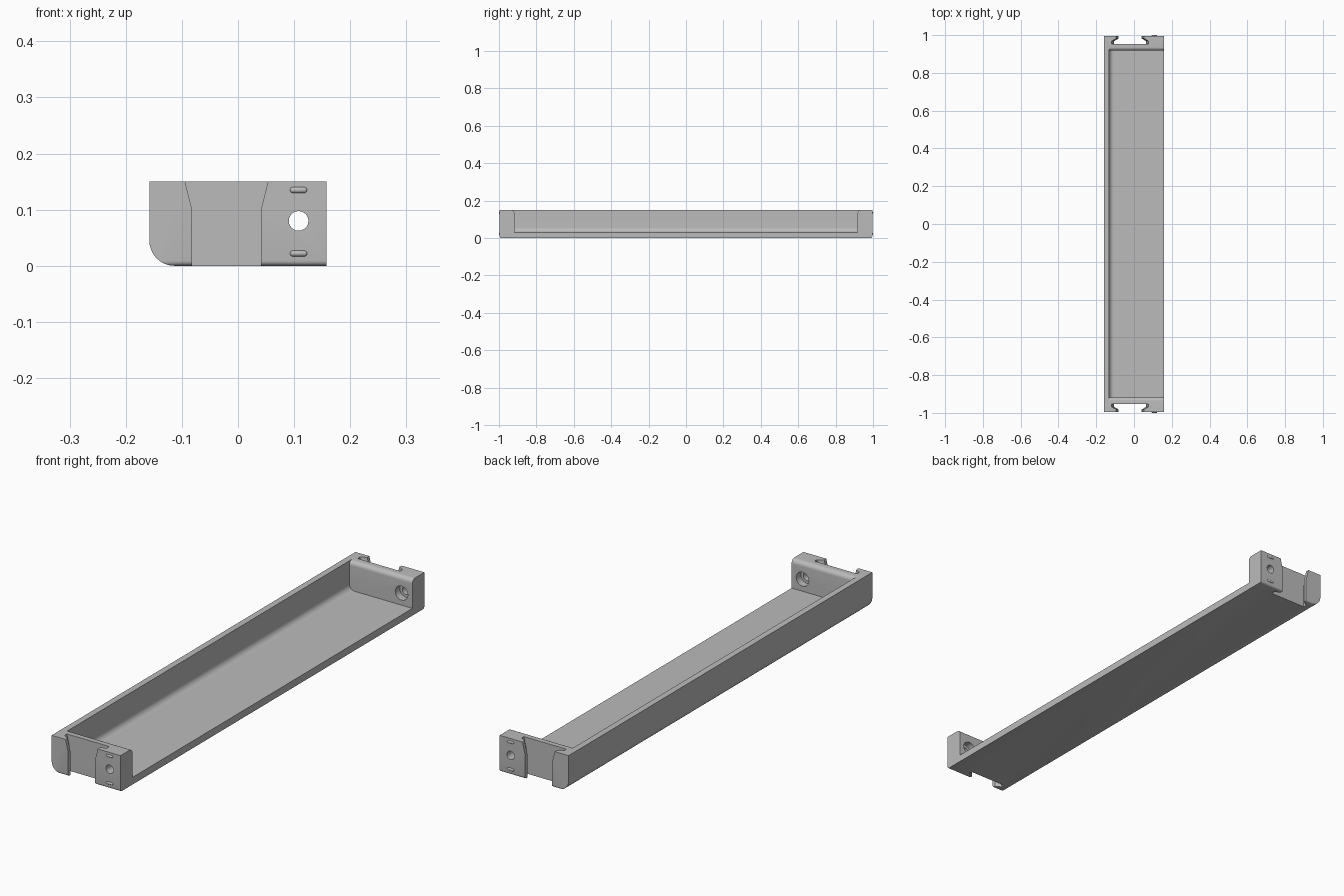
import bpy, bmesh, math
from mathutils import Vector, Matrix

if "Cube" in bpy.data.objects:
    bpy.data.objects.remove(bpy.data.objects["Cube"], do_unlink=True)

grey = bpy.data.materials.new("light grey")
grey.use_nodes = True
COLOR = (0.5, 0.5, 0.5, 1)
grey.diffuse_color = COLOR
grey.node_tree.nodes["Principled BSDF"].inputs["Base Color"].default_value = COLOR

HX, HY, H = 0.158, 0.996, 0.15      # half width, half length, height
FLOOR, WALL, INNER = 0.03, -0.132, 0.918


def make(name, bm):
    bmesh.ops.recalc_face_normals(bm, faces=bm.faces[:])
    me = bpy.data.meshes.new(name)
    bm.to_mesh(me)
    bm.free()
    me.materials.append(grey)
    ob = bpy.data.objects.new(name, me)
    bpy.context.collection.objects.link(ob)
    return ob


def loft(name, rings):
    """Closed solid through rings that share a point count."""
    bm = bmesh.new()
    loops = [[bm.verts.new(p) for p in r] for r in rings]
    n = len(loops[0])
    bm.faces.new(loops[0])
    bm.faces.new(loops[-1])
    for a, b in zip(loops, loops[1:]):
        for i in range(n):
            j = (i + 1) % n
            bm.faces.new((a[i], a[j], b[j], b[i]))
    return make(name, bm)


def along_y(name, pts, y0, y1):
    return loft(name, [[(x, y, z) for x, z in pts] for y in (y0, y1)])


def along_x(name, pts, x0, x1):
    return loft(name, [[(x, y, z) for y, z in pts] for x in (x0, x1)])


def arc(cx, cz, r, a0, a1, n=12):
    angles = [math.radians(a0 + (a1 - a0) * i / n) for i in range(n + 1)]
    return [(cx + r * math.cos(a), cz + r * math.sin(a)) for a in angles]


def boolean(ob, tool, op):
    mod = ob.modifiers.new(op, 'BOOLEAN')
    mod.operation, mod.solver, mod.object = op, 'EXACT', tool
    bpy.context.view_layer.objects.active = ob
    bpy.ops.object.modifier_apply(modifier=mod.name)
    bpy.data.objects.remove(tool, do_unlink=True)


def cylinder(name, r, y0, y1, x, z):
    return along_y(name, arc(x, z, r, 0, 345, 23), y0, y1)


# Outer block: one rounded long edge, eased lower edges at both ends
tray = along_y("tray", arc(-HX + 0.045, 0.045, 0.045, 180, 270)
               + [(HX, 0), (HX, H), (-HX, H)], -HY, HY)
e = 0.009
side = (arc(-HY + e, e, e, 180, 270, 5) + arc(HY - e, e, e, 270, 360, 5)
        + [(HY, 0.3), (-HY, 0.3)])
boolean(tray, along_x("side_shape", side, -0.3, 0.3), 'INTERSECT')

# Hollow: open on top and on the +x side, filleted against the long wall
r = 0.025
cavity = along_y("cavity", arc(WALL + r, FLOOR + r, r, 180, 270)
                 + [(0.3, FLOOR), (0.3, 0.3), (WALL, 0.3)], -1.2, 1.2)
t = 0.018
top = INNER + t
flare = ([(-INNER, -0.1), (INNER, -0.1)] + arc(top, H - t, t, 180, 90, 8)
         + [(top, 0.4), (-top, 0.4)] + arc(-top, H - t, t, 90, 0, 8))
boolean(cavity, along_x("cavity_ends", flare, -0.5, 0.5), 'INTERSECT')
boolean(tray, cavity, 'DIFFERENCE')

# Undercut mounting slots and screw holes at both ends
for s in (-1, 1):
    half = [(0.0615, 1.05), (0.0615, 0.982), (0.085, 0.968), (0.085, 0.953)]
    rings = []
    for z, d in ((-0.05, 0), (0.1, 0), (0.2, 0.025)):
        pts = half + [(-x, y) for x, y in reversed(half)]
        rings.append([(-0.0205 + x + math.copysign(d, x), s * y, z) for x, y in pts])
    boolean(tray, loft("slot", rings), 'DIFFERENCE')
    boolean(tray, cylinder("hole", 0.0175, s * 0.85, s * 1.1, 0.108, 0.08), 'DIFFERENCE')
    boolean(tray, cylinder("counterbore", 0.029, s * 0.85, s * 0.948, 0.108, 0.08),
            'DIFFERENCE')

parts = [tray]

# Small locating ridges above and below each screw hole
for end, s in (("front", -1), ("back", 1)):
    for level, z in (("lower", 0.022), ("upper", 0.135)):
        bm = bmesh.new()
        bmesh.ops.create_uvsphere(bm, u_segments=16, v_segments=9, radius=0.0055,
                                  matrix=Matrix.Rotation(math.pi / 2, 4, 'Y'))
        for v in bm.verts:
            v.co += Vector((math.copysign(0.01, v.co.x) + 0.108, s * 0.9945, z))
        parts.append(make(f"{end}_{level}_ridge", bm))

# Smooth fillets while keeping corners crisp
bpy.ops.object.select_all(action='DESELECT')
for ob in parts:
    ob.select_set(True)
bpy.context.view_layer.objects.active = tray
bpy.ops.object.shade_smooth_by_angle(angle=math.radians(30))
